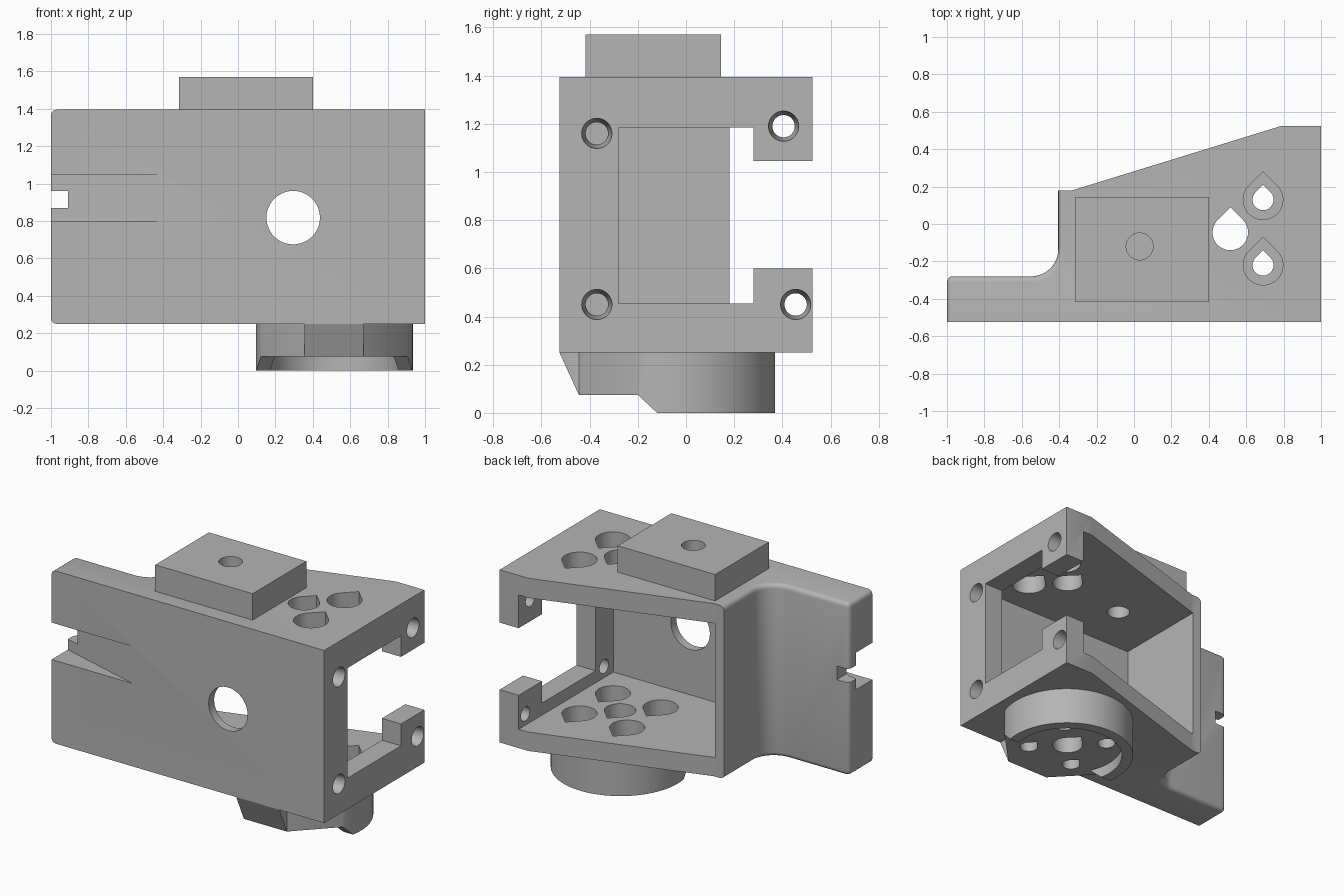
import bpy, bmesh, math
from mathutils import Vector

if "Cube" in bpy.data.objects:
    bpy.data.objects.remove(bpy.data.objects["Cube"])

grey = bpy.data.materials.new("light_grey")
grey.use_nodes = True
COLOUR = (0.46, 0.46, 0.46, 1)
grey.diffuse_color = COLOUR
grey.node_tree.nodes["Principled BSDF"].inputs["Base Color"].default_value = COLOUR


def prism(name, pts, lo, hi, axis="z", end_scale=1.0):
    """Extrude a profile along an axis: xy for z, yz for x, xz for y."""
    mid = sum((Vector(p) for p in pts), Vector((0, 0))) / len(pts)
    place = {"z": lambda a, b, c: (a, b, c),
             "x": lambda a, b, c: (c, a, b),
             "y": lambda a, b, c: (a, c, b)}[axis]
    bm = bmesh.new()
    rings = []
    for h, s in ((lo, 1.0), (hi, end_scale)):
        ring = [mid + (Vector(p) - mid) * s for p in pts]
        rings.append([bm.verts.new(place(p.x, p.y, h)) for p in ring])
    bm.faces.new(rings[0])
    bm.faces.new(rings[1])
    n = len(pts)
    for i in range(n):
        j = (i + 1) % n
        bm.faces.new((rings[0][i], rings[0][j], rings[1][j], rings[1][i]))
    bmesh.ops.recalc_face_normals(bm, faces=bm.faces)
    mesh = bpy.data.meshes.new(name)
    bm.to_mesh(mesh)
    bm.free()
    mesh.materials.append(grey)
    ob = bpy.data.objects.new(name, mesh)
    bpy.context.collection.objects.link(ob)
    return ob


def rect(a0, a1, b0, b1):
    return [(a0, b0), (a1, b0), (a1, b1), (a0, b1)]


def arc(cx, cy, r, start, end, steps):
    angles = [math.radians(start + (end - start) * i / steps) for i in range(steps + 1)]
    return [(cx + r * math.cos(a), cy + r * math.sin(a)) for a in angles]


def circle(cx, cy, r):
    return arc(cx, cy, r, 0, 360, 48)[:-1]


def teardrop(cx, cy, r):
    return arc(cx, cy, r, 135, 405, 36) + [(cx, cy + r * math.sqrt(2))]


def cut(ob, cutters):
    for c in cutters:
        c.hide_render = True
        mod = ob.modifiers.new("cut", "BOOLEAN")
        mod.operation = "DIFFERENCE"
        mod.solver = "EXACT"
        mod.object = c
        bpy.context.view_layer.objects.active = ob
        bpy.ops.object.modifier_apply(modifier=mod.name)


BOTTOM, TOP = 0.25, 1.395
FLOOR, CEILING = 0.375, 1.265
HUB_X, HUB_Y, PITCH = 0.515, -0.045, 0.175

# Housing: block with a slanted back and a thin side arm
outline = [(-1, -0.525), (1, -0.525), (1, 0.525), (0.79, 0.525), (-0.33, 0.18), (-0.405, 0.18)]
outline += arc(-0.55, -0.135, 0.145, 0, -90, 12) + [(-1, -0.28)]
housing = prism("housing", outline, BOTTOM, TOP)

# Rounded rims of the arm
bm = bmesh.new()
bm.from_mesh(housing.data)
rims = []
for e in bm.edges:
    m = (e.verts[0].co + e.verts[1].co) / 2
    vertical = abs(e.verts[0].co.z - e.verts[1].co.z) > 0.1
    if vertical and m.x < -0.99 and m.y > -0.3 or not vertical and m.x < -0.4 and m.y > -0.52:
        rims.append(e)
bmesh.ops.bevel(bm, geom=rims, offset=0.03, segments=4, profile=0.5, affect="EDGES")
bm.to_mesh(housing.data)
bm.free()

# Cavity, end window and the gap between the prongs
cavity = prism("cavity_cutter", rect(-0.34, 0.86, -0.467, 0.9), FLOOR, CEILING)
window = prism("window_cutter", rect(-0.28, 0.28, 0.455, 1.185), 0.8, 1.1, "x")
gap = prism("gap_cutter", rect(0.2, 0.9, 0.60, 1.045), 0.8, 1.1, "x")
front_hole = prism("front_hole_cutter", circle(0.295, 0.818, 0.143), -0.7, -0.4, "y")

# Tapered recess and notch in the arm
recess = prism("recess_cutter", [(-1.1, -0.326), (-0.405, -0.525), (-0.405, -0.6), (-1.1, -0.6)], 0.80, 1.045)
notch = prism("notch_cutter", rect(-1.1, -0.91, -0.6, -0.2), 0.87, 0.96)

# Tapered screw holes in the end frame
screws = [prism("screw_cutter", circle(y, z, 0.063), 1.001, 0.84, "x", 0.7)
          for y, z in ((-0.37, 1.16), (-0.37, 0.45), (0.405, 1.19), (0.455, 0.45))]

# Vertical teardrop holes around the hub
hub_hole = prism("hub_hole_cutter", teardrop(HUB_X, HUB_Y, 0.095), -0.1, 1.6)
wide_holes, narrow_holes = [], []
for sx, height in ((1, 1.6), (-1, 0.5)):
    for sy in (1, -1):
        x, y = HUB_X + sx * PITCH, HUB_Y + sy * PITCH
        wide_holes.append(prism("wide_hole_cutter", teardrop(x, y, 0.106), 0.16, height))
        narrow_holes.append(prism("narrow_hole_cutter", teardrop(x, y, 0.056), -0.1, 0.2))
pin_hole = prism("pin_hole_cutter", circle(0.03, -0.12, 0.072), 1.2, 1.7)

cut(housing, [cavity, window, gap, front_hole, recess, notch, hub_hole, pin_hole] + screws + wide_holes)

# Plate on top
top_plate = prism("top_plate", rect(-0.315, 0.40, -0.418, 0.145), TOP, 1.57)
cut(top_plate, [pin_hole])

# Round foot with a faceted front, a shallow bore and a lowered front
foot_outline = arc(HUB_X, -0.05, 0.42, -21, 201, 56) + [(0.355, -0.445), (0.67, -0.445)]
foot = prism("round_foot", foot_outline, 0, BOTTOM)
bore = prism("bore_cutter", circle(HUB_X, -0.05, 0.35), -0.1, 0.075)
step = prism("step_cutter", [(-0.2, 0.075), (-0.04, -0.075), (-1, -0.075), (-1, 0.075)], 0, 1.1, "x")
cut(foot, [bore, step, hub_hole] + wide_holes + narrow_holes)

# Sloping brace in front of the foot
brace = prism("front_brace", [(-0.525, BOTTOM), (-0.445, 0.075), (-0.445, BOTTOM)], 0.355, 0.67, "x")

# Remove the cutters and shade the curved walls smooth
parts = [housing, top_plate, foot, brace]
for ob in list(bpy.data.objects):
    if ob.name.split(".")[0].endswith("_cutter"):
        bpy.data.objects.remove(ob)
for ob in parts:
    bpy.ops.object.select_all(action="DESELECT")
    ob.select_set(True)
    bpy.context.view_layer.objects.active = ob
    bpy.ops.object.shade_smooth_by_angle(angle=math.radians(30))
